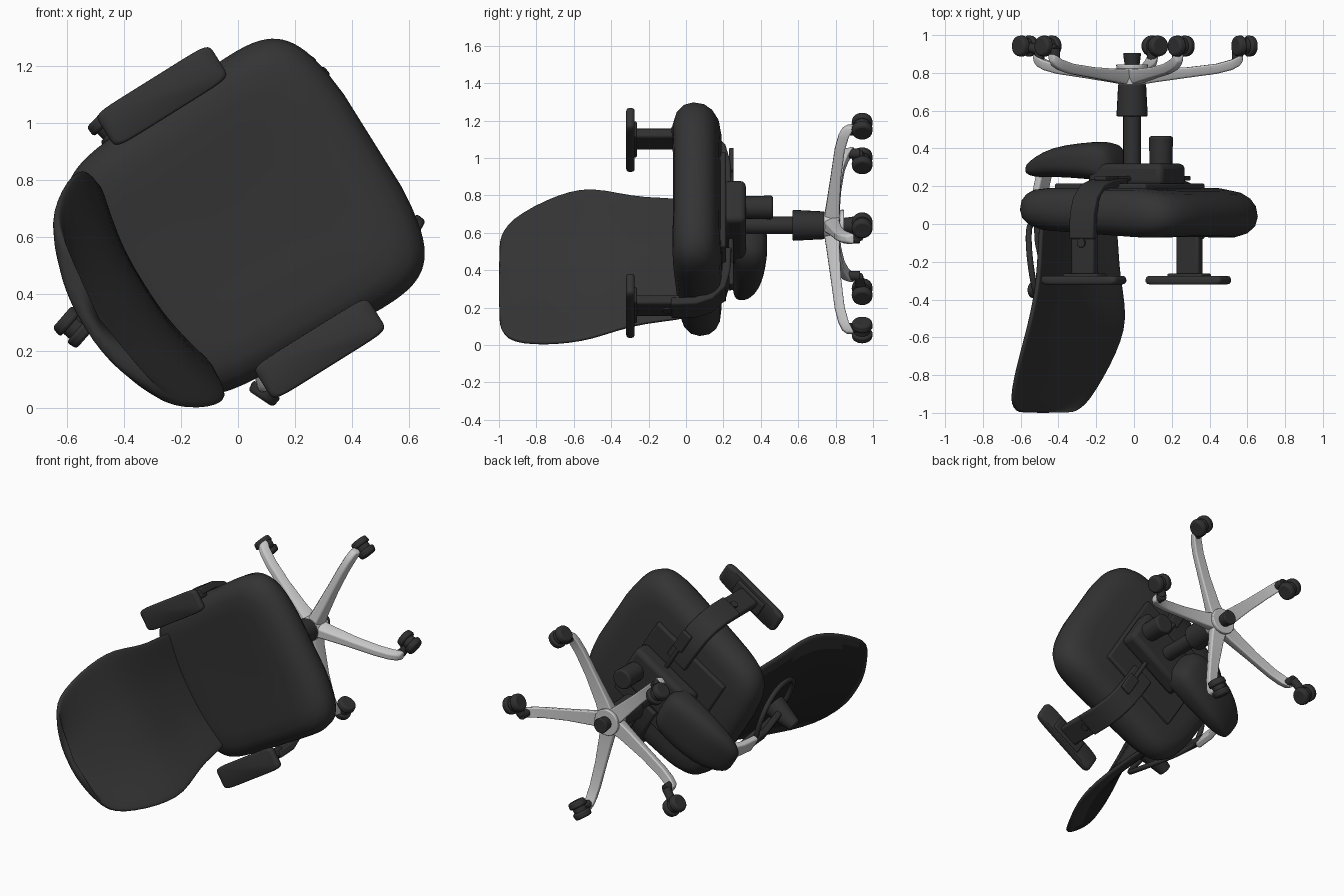
import bpy, bmesh, math
from mathutils import Matrix, Vector

if "Cube" in bpy.data.objects:
    bpy.data.objects.remove(bpy.data.objects["Cube"])

# Chair space: X = seat forward, Y = left, Z = chair up, origin on the gas column.
A = math.radians(32)
C, S = math.cos(A), math.sin(A)
M = Matrix(((C, -S, 0, -0.01), (0, 0, -1, 0), (S, C, 0, 0.64), (0, 0, 0, 1)))


def mat(name, r, g, b):
    m = bpy.data.materials.new(name)
    m.diffuse_color = (r, g, b, 1)
    m.use_nodes = True
    m.node_tree.nodes["Principled BSDF"].inputs["Base Color"].default_value = m.diffuse_color
    return m


FABRIC = mat("charcoal fabric", .034, .034, .034)
PLASTIC = mat("black plastic", .03, .03, .03)
PANEL = mat("dark mesh", .016, .016, .016)
METAL = mat("light metal", .58, .58, .58)


def finish(name, bm, m, angle=40, bevel=0, sub=0):
    bmesh.ops.recalc_face_normals(bm, faces=bm.faces)
    me = bpy.data.meshes.new(name)
    bm.to_mesh(me)
    bm.free()
    ob = bpy.data.objects.new(name, me)
    bpy.context.collection.objects.link(ob)
    me.materials.append(m)
    ob.matrix_world = M
    if bevel:
        b = ob.modifiers.new("bevel", 'BEVEL')
        b.width, b.segments, b.limit_method = bevel, 3, 'ANGLE'
    if sub:
        ob.modifiers.new("smooth", 'SUBSURF').levels = sub
    bpy.context.view_layer.objects.active = ob
    bpy.ops.object.select_all(action='DESELECT')
    ob.select_set(True)
    bpy.ops.object.shade_smooth_by_angle(angle=math.radians(angle))
    return ob


def loft(name, rings, m, **kw):
    bm = bmesh.new()
    vs = [[bm.verts.new(p) for p in r] for r in rings]
    n = len(vs[0])
    for a, b in zip(vs, vs[1:]):
        for i in range(n):
            bm.faces.new((a[i], a[(i + 1) % n], b[(i + 1) % n], b[i]))
    bm.faces.new(vs[0])
    bm.faces.new(vs[-1])
    return finish(name, bm, m, **kw)


def sq(t, p):
    # superellipse coordinates
    c, s = math.cos(t), math.sin(t)
    return math.copysign(abs(c) ** p, c), math.copysign(abs(s) ** p, s)


def angles(n):
    return [2 * math.pi * (i + .5) / n for i in range(n)]


def box(name, lo, hi, m, bevel=.012):
    bm = bmesh.new()
    bmesh.ops.create_cube(bm, size=1)
    for v in bm.verts:
        v.co = [lo[i] + (v.co[i] + .5) * (hi[i] - lo[i]) for i in range(3)]
    return finish(name, bm, m, bevel=bevel)


def rod(name, p, q, r1, r2, m, n=24, bevel=.006):
    p, q = Vector(p), Vector(q)
    bm = bmesh.new()
    rot = (q - p).to_track_quat('Z', 'Y').to_matrix().to_4x4()
    bmesh.ops.create_cone(bm, cap_ends=True, segments=n, radius1=r1, radius2=r2, depth=(q - p).length,
                          matrix=Matrix.Translation((p + q) / 2) @ rot)
    return finish(name, bm, m, bevel=bevel)


def strip(name, path, width, thick, m, bevel=.01):
    # flat bar following a path of (x, y, z); width runs along X, thickness in the YZ plane
    rings = []
    for i, p in enumerate(path):
        a, b = Vector(path[max(i - 1, 0)]), Vector(path[min(i + 1, len(path) - 1)])
        t = (b - a).normalized()
        nrm = Vector((1, 0, 0)).cross(t).normalized() * thick / 2
        w = Vector((width / 2, 0, 0))
        p = Vector(p)
        rings.append([p - w - nrm, p + w - nrm, p + w + nrm, p - w + nrm])
    return loft(name, rings, m, bevel=bevel)


def tube(name, pts, r, m):
    cu = bpy.data.curves.new(name, 'CURVE')
    cu.dimensions, cu.bevel_depth, cu.bevel_resolution, cu.use_fill_caps = '3D', r, 3, True
    sp = cu.splines.new('NURBS')
    sp.points.add(len(pts) - 1)
    for q, p in zip(sp.points, pts):
        q.co = (*p, 1)
    sp.use_endpoint_u, sp.order_u = True, 3
    cu.materials.append(m)
    ob = bpy.data.objects.new(name, cu)
    bpy.context.collection.objects.link(ob)
    ob.matrix_world = M


# Seat cushion: squarish outline swept through a pillow profile, rear lower than front
def seat_point(t, scale, k):
    u, v = sq(t, .33)
    x = .03 + .545 * u * (1 - .09 * v * v)
    y = .507 * v * (1 + .05 * u)
    x, y = x * scale, y * scale
    top = .045 + .06 * x - .15 * max(0, x - .25) ** 2 + .06 * y * y
    bot = -.19 + .12 * max(0, x - .3)
    return (x, y, (top + bot) / 2 + k * (top - bot) / 2)


prof = [(.1, .98), (.4, 1), (.68, 1.02), (.82, .97), (.92, .78), (.98, .45), (1, .05),
        (.985, -.4), (.94, -.72), (.87, -.92), (.75, -1), (.3, -1)]
loft("seat", [[seat_point(t, s, k) for t in angles(72)] for s, k in prof], FABRIC, angle=60)

# Backrest: rows of height, front offset, half width, half thickness
rows = [(-.12, -.40, .30, .012), (-.1, -.395, .35, .025), (.06, -.39, .385, .03), (.22, -.395, .395, .03),
        (.36, -.395, .43, .03), (.5, -.405, .475, .03), (.62, -.44, .478, .03), (.75, -.495, .455, .03),
        (.88, -.555, .41, .03), (.955, -.587, .36, .03), (.99, -.6, .29, .024), (1.0, -.602, .24, .01)]


def back_ring(z, f, h, t):
    pts = []
    for a in angles(36):
        u, w = sq(a, .6)
        pts.append((f + .075 * u * u - .02 + t * w, h * u - .022 * min(1, max(0, z * 2)), z))
    return pts


back = loft("backrest", [back_ring(*r) for r in rows], FABRIC, angle=70, sub=1)
back.data.materials.append(PANEL)
back.data.materials.append(PLASTIC)
for p in back.data.polygons:
    c = p.center
    if p.normal.x < -.4:
        p.material_index = 1 if abs(c.y) < .35 and .12 < c.z < .92 else 2

# Spine carrying the backrest
spine = [(-.54, -.30), (-.575, -.16), (-.585, -.03)]
spine2 = [(-.58, -.05), (-.57, .1), (-.54, .22), (-.5, .38)]
for nm, pth, hw, m in (("spine_strut", spine, .055, METAL), ("spine_upper", spine2, .035, PLASTIC)):
    loft(nm, [[(x - .02, -hw, z), (x + .02, -hw, z), (x + .02, hw, z), (x - .02, hw, z)] for x, z in pth],
         m, bevel=.01)
rod("back_pivot", (-.45, 0, .35), (-.63, 0, .35), .075, .04, PLASTIC)
for s in (-1, 1):
    tube("back_loop", [(-.57, .03 * s, 0), (-.54, .16 * s, -.02), (-.48, .27 * s, .1), (-.45, .28 * s, .28),
                       (-.46, .2 * s, .42), (-.48, .03 * s, .4)], .016, PLASTIC)

# Rear cover under the seat
cov = [(-.07, .07, -.27, .05), (-.1, .12, -.31, .105), (-.16, .155, -.335, .105), (-.3, .165, -.335, .095),
       (-.45, .155, -.33, .08), (-.55, .13, -.305, .06), (-.615, .09, -.29, .035), (-.63, .06, -.285, .015)]
loft("rear_cover", [[(x, w * sq(a, .7)[0], z + h * sq(a, .7)[1]) for a in angles(28)] for x, w, z, h in cov],
     PLASTIC, angle=60, sub=1)

# Tilt mechanism and controls
box("seat_plate", (-.3, -.3, -.215), (.27, .3, -.17), PLASTIC)
box("tilt_box", (-.2, -.13, -.32), (.26, .13, -.2), PLASTIC, .03)
rod("tension_knob", (.18, 0, -.3), (.18, 0, -.465), .06, .064, PLASTIC, 20, .012)
for s in (-1, 1):
    rod("lever_stem", (.06, .12 * s, -.24), (.06, .36 * s, -.24), .014, .014, PLASTIC, 12, .003)
    box("lever_paddle", (.03, .36 * s - .07, -.255), (.1, .36 * s + .07, -.23), PLASTIC, .008)

# Armrests
for s in (-1, 1):
    strip("arm_bracket", [(.03, .2 * s, -.22), (.03, .34 * s, -.215), (.03, .44 * s, -.19), (.03, .505 * s, -.13),
                          (.03, .535 * s, -.05), (.03, .54 * s, .08)], .15, .045, PLASTIC)
    box("arm_post", (-.04, .525 * s - .028, .03), (.1, .525 * s + .028, .285), PLASTIC, .015)
    rod("arm_button", (.03, .54 * s, .1), (.03, .562 * s, .1), .025, .025, PLASTIC, 16, .003)
    box("arm_collar", (-.08, .522 * s - .05, .262), (.14, .522 * s + .05, .29), PLASTIC, .01)
    pad = [(.93, .275), (.98, .28), (1, .293), (1, .305), (.97, .316), (.9, .32)]
    loft("arm_pad", [[(.024 + .236 * k * sq(a, .25)[0], .523 * s + .071 * k * sq(a, .25)[1], z)
                      for a in angles(40)] for k, z in pad], FABRIC, angle=50)

# Gas column and hub
rod("gas_piston", (0, 0, -.25), (0, 0, -.6), .047, .047, PLASTIC)
rod("gas_sleeve", (0, 0, -.57), (0, 0, -.74), .083, .074, PLASTIC)
rod("base_hub", (0, 0, -.725), (0, 0, -.845), .07, .085, METAL)
rod("column_foot", (0, 0, -.83), (0, 0, -.905), .038, .048, PLASTIC)

# Five legs with twin-wheel casters; wheel centres given in world (x, z)
wheels = [(.25, 1.17), (-.455, .985), (-.575, .285), (.11, .08), (.585, .64)]
leg = [(.03, .055, -.735, -.825), (.12, .047, -.75, -.82), (.3, .037, -.775, -.83), (.45, .034, -.795, -.848),
       (.53, .033, -.815, -.87), (.57, .031, -.835, -.89), (.59, .024, -.86, -.9)]
for i, (wx, wz) in enumerate(wheels):
    R = Matrix.Rotation(math.radians(64.8 - 32 + 72 * i), 3, 'Z')
    loft("base_leg", [[R @ Vector(p) for p in ((r, -w, b), (r, w, b), (r, w * .9, (t + b) / 2), (r, w * .55, t),
                                               (r, -w * .55, t), (r, -w * .9, (t + b) / 2))]
                      for r, w, t, b in leg], METAL, bevel=.008)
    top = R @ Vector((.56, 0, -.87))
    dx, dz = wx + .01, wz - .64
    hub = Vector((dx * C + dz * S, -dx * S + dz * C, -.942))
    d = Vector((hub.x - top.x, hub.y - top.y, 0)).normalized()
    ax = Vector((-d.y, d.x, 0))
    rod("caster_stem", top, top + Vector((0, 0, -.06)), .027, .027, PLASTIC, 16, .004)
    rod("caster_neck", top + Vector((0, 0, -.05)), hub, .027, .027, PLASTIC, 12, .004)
    rod("caster_core", hub - ax * .03, hub + ax * .03, .042, .042, PLASTIC, 20, .003)
    for s in (-1, 1):
        rod("caster_wheel", hub + ax * .014 * s, hub + ax * .056 * s, .058, .052, PLASTIC, 28, .012)
